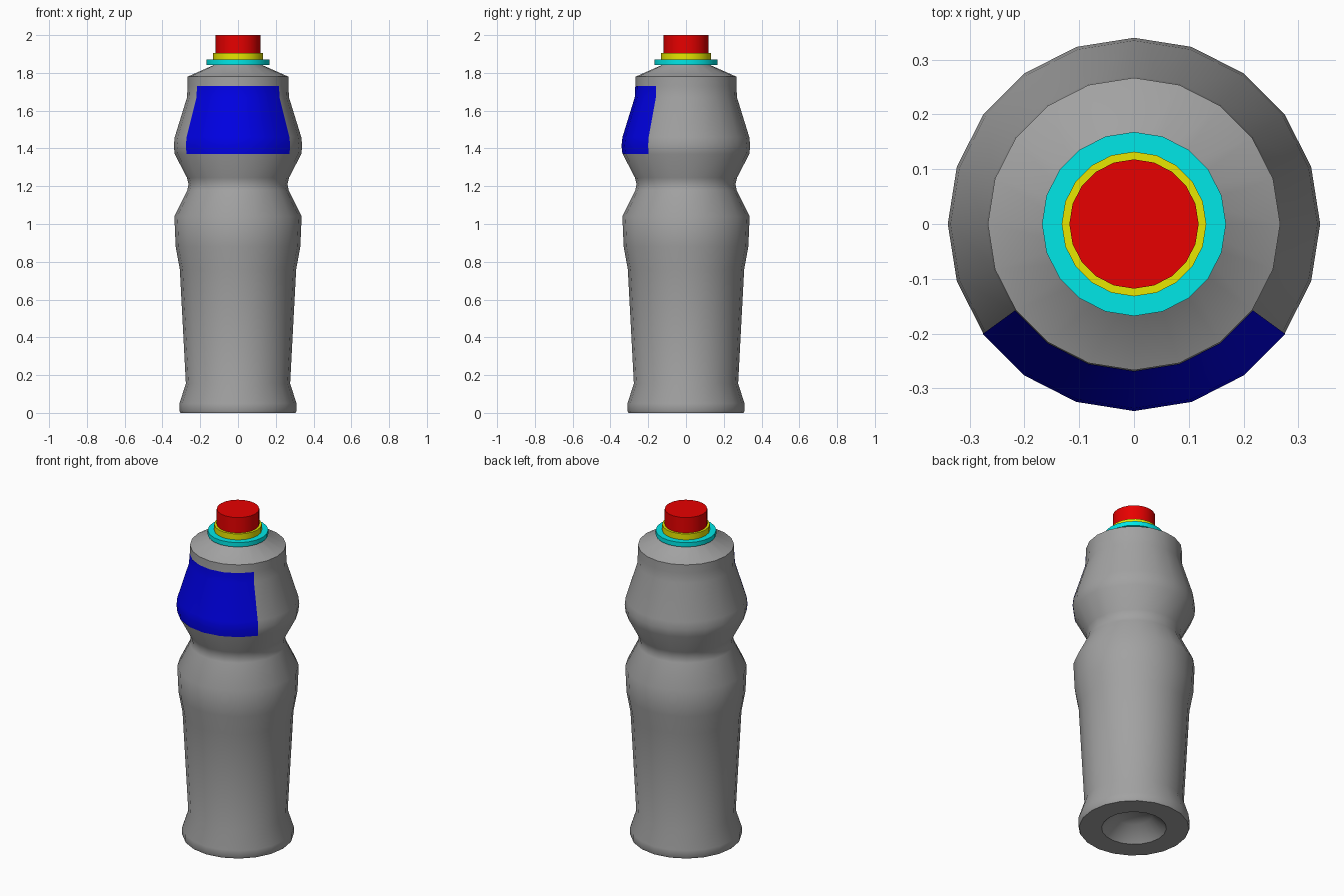
import bpy, bmesh
from math import cos, sin, radians

if "Cube" in bpy.data.objects:
    bpy.data.objects.remove(bpy.data.objects["Cube"])

SIDES = 20


def revolve(name, profile, colour, first=0, count=SIDES):
    """Turn an (r, z) profile around z, over `count` of the 20 sides."""
    bm = bmesh.new()
    full = count == SIDES
    columns = count if full else count + 1
    rings = []
    for r, z in profile:
        if r == 0:
            rings.append([bm.verts.new((0, 0, z))] * columns)
            continue
        angles = [radians(18 * (first + i)) for i in range(columns)]
        rings.append([bm.verts.new((r * cos(a), r * sin(a), z)) for a in angles])
    for low, high in zip(rings, rings[1:]):
        for i in range(count):
            j = (i + 1) % columns
            corners = dict.fromkeys((low[i], low[j], high[j], high[i]))
            bm.faces.new(list(corners))
    mesh = bpy.data.meshes.new(name)
    bm.to_mesh(mesh)
    bm.free()
    obj = bpy.data.objects.new(name, mesh)
    bpy.context.collection.objects.link(obj)
    mat = bpy.data.materials.new(name + "_colour")
    mat.diffuse_color = (*colour, 1)
    mat.use_nodes = True
    mat.node_tree.nodes["Principled BSDF"].inputs["Base Color"].default_value = mat.diffuse_color
    mesh.materials.append(mat)
    bpy.ops.object.select_all(action='DESELECT')
    obj.select_set(True)
    bpy.context.view_layer.objects.active = obj
    bpy.ops.object.shade_smooth_by_angle(angle=radians(40))
    return obj


# Upper bulge, shared by the body and the label on it
bulge = [(0.335, 1.37), (0.34, 1.415), (0.335, 1.46), (0.27, 1.67), (0.267, 1.73)]

# Bottle body with recessed base and waist grip
revolve("bottle_body", [
    (0, 0.09), (0.1, 0.08), (0.18, 0), (0.305, 0), (0.31, 0.01),
    (0.31, 0.05), (0.276, 0.155), (0.308, 0.76), (0.33, 0.88), (0.337, 1.04),
    (0.268, 1.18), (0.262, 1.21), (0.27, 1.245),
    *bulge, (0.267, 1.78), (0.12, 1.845), (0.11, 1.86), (0, 1.86)],
    (0.36, 0.36, 0.36))

# Front label, following the bulge just above the surface
revolve("front_label", [(r + 0.0015, z) for r, z in bulge],
        (0, 0, 0.8), first=12, count=6)

# Neck flange, seal ring and cap
for name, r, z0, z1, colour in (
        ("neck_flange", 0.168, 1.843, 1.87, (0, 0.8, 0.8)),
        ("seal_ring", 0.132, 1.87, 1.906, (0.8, 0.8, 0)),
        ("cap", 0.118, 1.906, 2.0, (0.8, 0, 0))):
    revolve(name, [(0, z0), (r, z0), (r, z1), (0, z1)], colour)
